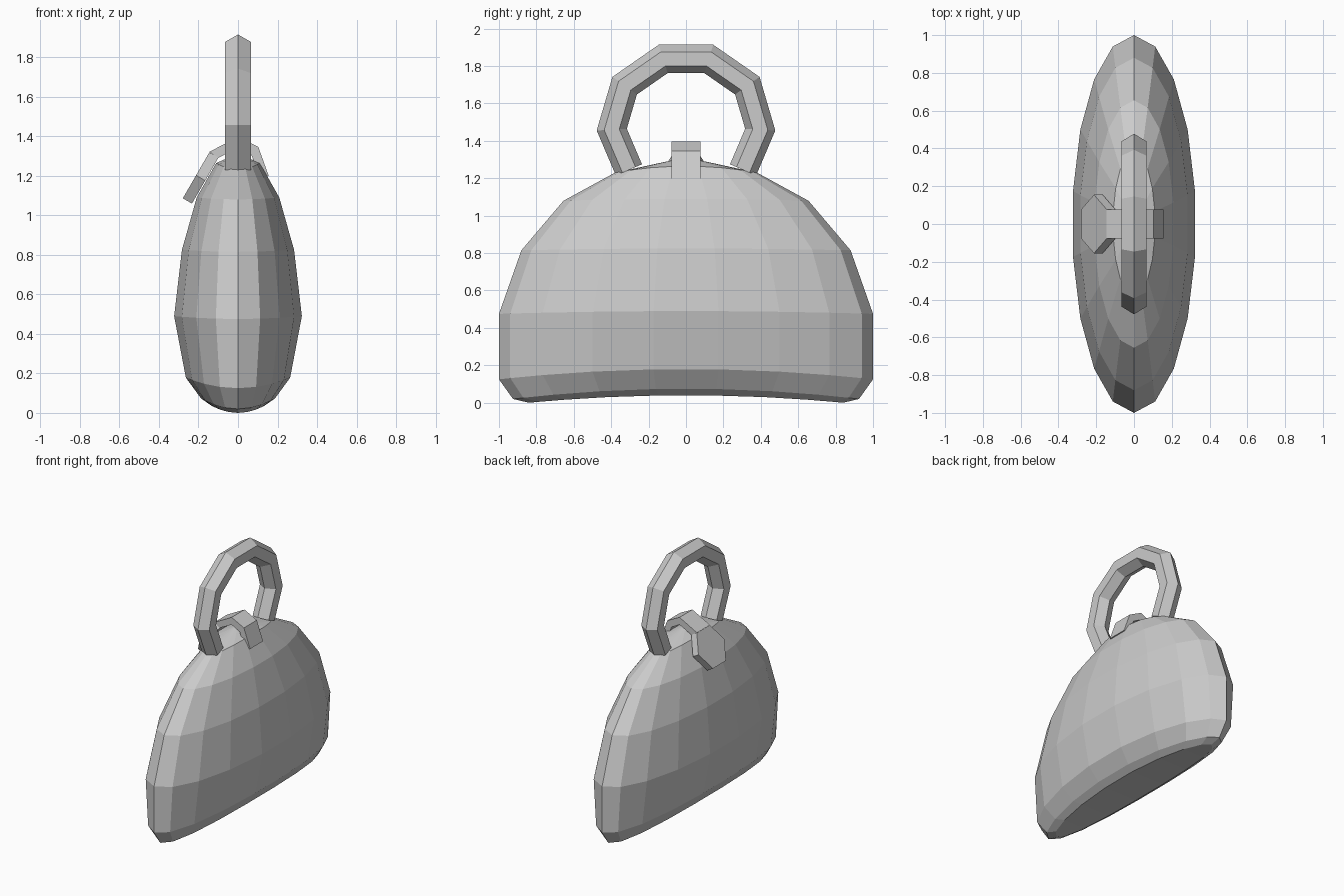
import bpy, bmesh
from math import sin, cos, pi, radians
from mathutils import Vector

if "Cube" in bpy.data.objects:
    bpy.data.objects.remove(bpy.data.objects["Cube"])


def finish(name, bm):
    bmesh.ops.recalc_face_normals(bm, faces=bm.faces)
    me = bpy.data.meshes.new(name)
    bm.to_mesh(me)
    bm.free()
    ob = bpy.data.objects.new(name, me)
    bpy.context.collection.objects.link(ob)
    return ob


def bridge(bm, a, b):
    n = len(a)
    for i in range(n):
        bm.faces.new((a[i], a[(i + 1) % n], b[(i + 1) % n], b[i]))


def prism(bm, front, offset):
    a = [bm.verts.new(p) for p in front]
    b = [bm.verts.new(Vector(p) + Vector(offset)) for p in front]
    bm.faces.new(a)
    bm.faces.new(b)
    bridge(bm, a, b)


# Bag body: 18-sided elliptical rings (half x, half y, z in the middle, z at the ends)
SIDES = 18
RINGS = [(0.14, 0.84, 0.04, 0.0), (0.19, 0.925, 0.075, 0.02),
         (0.268, 1.0, 0.18, 0.125), (0.328, 1.0, 0.49, 0.475),
         (0.288, 0.88, 0.825, 0.815), (0.212, 0.655, 1.09, 1.08),
         (0.112, 0.38, 1.265, 1.23)]
bm = bmesh.new()
rings = []
for rx, ry, zm, ze in RINGS:
    ring = []
    for i in range(SIDES):
        a = 2 * pi * i / SIDES
        ring.append(bm.verts.new((rx * sin(a), ry * cos(a), zm + (ze - zm) * cos(a) ** 2)))
    rings.append(ring)
for a, b in zip(rings, rings[1:]):
    bridge(bm, a, b)
apex = bm.verts.new((0, 0, 1.312))
for i in range(SIDES):
    bm.faces.new((rings[-1][i], rings[-1][(i + 1) % SIDES], apex))
# arched underside, in strips from side to side
r = rings[0]
h = SIDES // 2
bm.faces.new((r[0], r[1], r[-1]))
bm.faces.new((r[h - 1], r[h], r[h + 1]))
for i in range(1, h - 1):
    bm.faces.new((r[i], r[i + 1], r[SIDES - i - 1], r[SIDES - i]))
finish("bag_body", bm)

# Handle: hexagonal section swept with mitred corners along an arch
half = [(0.305, 1.245), (0.397, 1.46), (0.328, 1.695), (0.122, 1.838)]
path = [Vector((0, y, z)) for y, z in half + [(-y, z) for y, z in reversed(half)]]
bm = bmesh.new()
sections = []
for k, p in enumerate(path):
    t1 = (p - path[k - 1]).normalized() if k else None
    t2 = (path[k + 1] - p).normalized() if k < len(path) - 1 else None
    t1, t2 = t1 or t2, t2 or t1
    t = (t1 + t2).normalized()
    n = Vector((0, t.z, -t.y)) / t.dot(t1)
    sections.append([bm.verts.new(p + n * 0.076 * cos(a) + Vector((0.077 * sin(a), 0, 0)))
                     for a in [radians(60 * j) for j in range(6)]])
for a, b in zip(sections, sections[1:]):
    bridge(bm, a, b)
bm.faces.new(sections[0])
bm.faces.new(sections[-1])
finish("handle", bm)

# Strap: bent band over the top of the bag
outer = [(0.155, 1.20), (0.103, 1.345), (0.0, 1.397), (-0.145, 1.32)]
inner = [(0.11, 1.19), (0.068, 1.305), (0.0, 1.342), (-0.1, 1.29)]
bm = bmesh.new()
bands = [[bm.verts.new((x, y, z)) for (x, z), y in
          ((o, -0.077), (o, 0.077), (n, 0.077), (n, -0.077))]
         for o, n in zip(outer, inner)]
for a, b in zip(bands, bands[1:]):
    bridge(bm, a, b)
bm.faces.new(bands[0])
bm.faces.new(bands[-1])
finish("strap", bm)

# Clasp: tilted hexagonal plate hanging from the strap
down = Vector((-0.5, 0, -0.866))
centre = Vector((-0.212, 0, 1.202))
bm = bmesh.new()
prism(bm, [centre + down * 0.155 * sin(radians(60 * j)) + Vector((0, 0.155 * cos(radians(60 * j)), 0))
           for j in range(6)], (0.046, 0, -0.027))
finish("clasp", bm)
